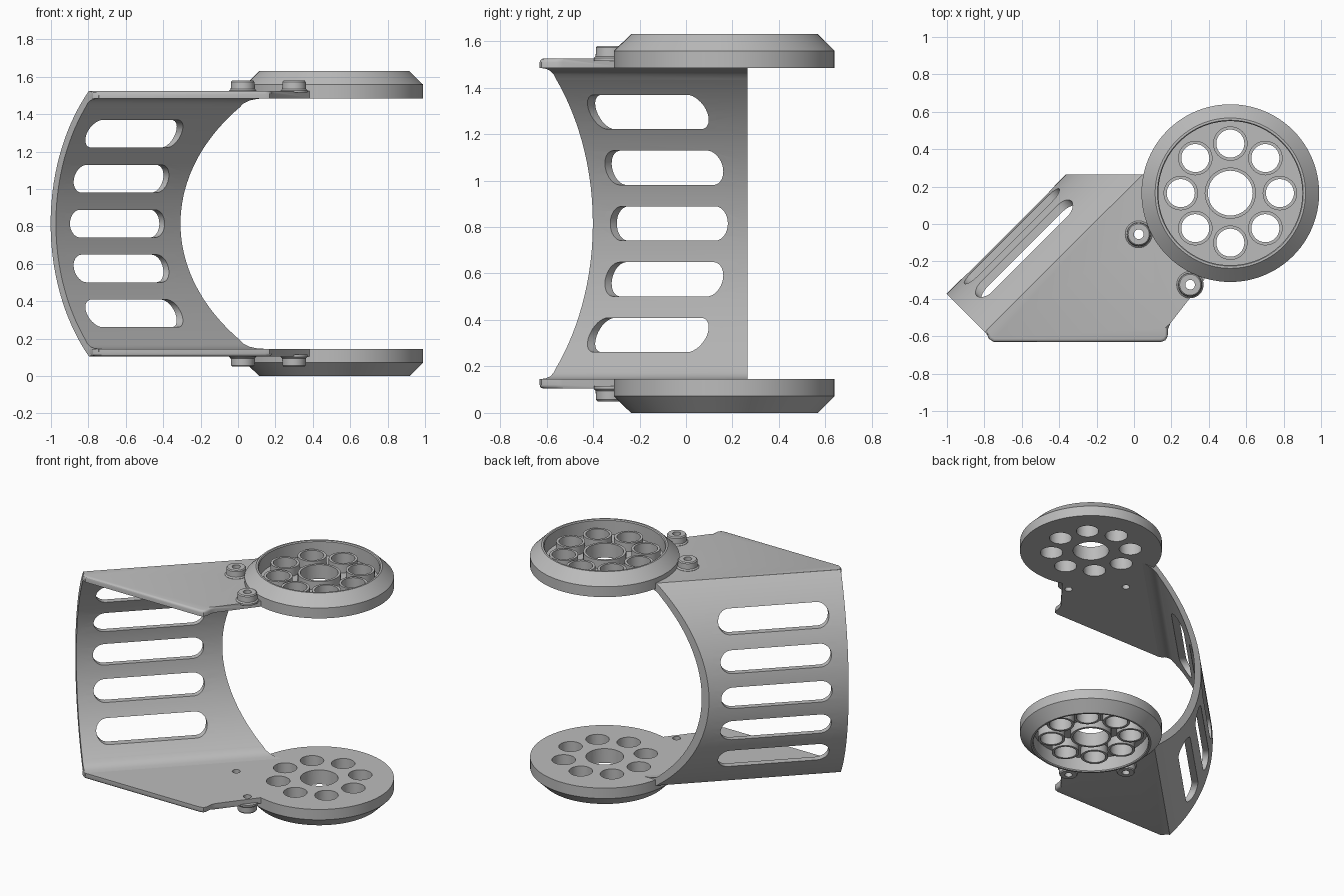
import bpy, bmesh
from math import sin, cos, pi, sqrt, radians
from mathutils import Vector

if "Cube" in bpy.data.objects:
    bpy.data.objects.remove(bpy.data.objects["Cube"])

MID = 0.815                      # mirror plane height; parts are built relative to it
PLATE_LOW, PLATE_TOP = 0.67, 0.71
HUB = Vector((0.515, 0.165, 0))
BACK = 0.265

grey = bpy.data.materials.new("plain_grey")
grey.use_nodes = True
grey.diffuse_color = (0.5, 0.5, 0.5, 1)
grey.node_tree.nodes["Principled BSDF"].inputs["Base Color"].default_value = (0.5, 0.5, 0.5, 1)


def make(name, bm):
    bmesh.ops.recalc_face_normals(bm, faces=bm.faces)
    mesh = bpy.data.meshes.new(name)
    bm.to_mesh(mesh)
    bm.free()
    mesh.materials.append(grey)
    obj = bpy.data.objects.new(name, mesh)
    obj.location.z = MID
    bpy.context.collection.objects.link(obj)
    return obj


def prism(bm, points, offset):
    """Extrude a closed loop of points by an offset."""
    face = bm.faces.new([bm.verts.new(p) for p in points])
    geom = bmesh.ops.extrude_face_region(bm, geom=[face])["geom"]
    bmesh.ops.translate(bm, vec=offset, verts=[g for g in geom if isinstance(g, bmesh.types.BMVert)])


def revolve(bm, profile, centre, steps, closed=False):
    """Turn an (r, z) profile about a vertical axis."""
    pts = list(profile) + ([profile[0]] if closed else [])
    verts = [bm.verts.new(centre + Vector((r, 0, z))) for r, z in pts]
    edges = [bm.edges.new(pair) for pair in zip(verts, verts[1:])]
    before = set(bm.verts) - set(verts)
    bmesh.ops.spin(bm, geom=verts + edges, cent=centre, axis=(0, 0, 1),
                   angle=2 * pi, steps=steps, use_duplicate=False)
    bmesh.ops.remove_doubles(bm, verts=[v for v in bm.verts if v not in before], dist=0.0001)


def cut(obj, cutter):
    mod = obj.modifiers.new("cut", 'BOOLEAN')
    mod.operation, mod.solver, mod.object = 'DIFFERENCE', 'EXACT', cutter
    graph = bpy.context.evaluated_depsgraph_get()
    mesh = bpy.data.meshes.new_from_object(obj.evaluated_get(graph))
    obj.modifiers.clear()
    obj.data = mesh
    bpy.data.objects.remove(cutter)


def finish(obj, mirrored=True):
    bpy.ops.object.select_all(action='DESELECT')
    obj.select_set(True)
    bpy.context.view_layer.objects.active = obj
    bpy.ops.object.shade_smooth_by_angle(angle=radians(30))
    if mirrored:
        mod = obj.modifiers.new("other_side", 'MIRROR')
        mod.use_axis = (False, False, True)
        mod.use_mirror_merge = False


def diagonal(along, out, z):
    """Point in the wall's frame: along the wall, outward from it, and height."""
    return Vector(((along - out) / sqrt(2), (along + out) / sqrt(2), z))


# Bowed wall: arc cross-section with inner fillets, run along the diagonal
ARC_C, ARC_R, THICK, START = -0.569, 1.014, 0.04, -0.972


def arc(radius, top, count):
    zs = [top * sin(pi / 2 * (2 * i / count - 1)) for i in range(count + 1)]
    return [(ARC_C + sqrt(radius ** 2 - z * z), z) for z in zs]


fillet = [(0.167, 0.642), (0.145, 0.658), (0.115, 0.667), (0.08, PLATE_LOW), (0.08, 0.69)]
section = arc(ARC_R, PLATE_TOP, 40)
section += fillet[::-1]
section += arc(ARC_R - THICK, 0.62, 36)[::-1]
section += [(n, -z) for n, z in fillet]
bm = bmesh.new()
prism(bm, [diagonal(START, n, z) for n, z in section], diagonal(1.4, 0, 0))
cutoff = bmesh.ops.bisect_plane(bm, geom=bm.verts[:] + bm.edges[:] + bm.faces[:],
                                plane_co=(0, BACK, 0), plane_no=(0, 1, 0), clear_outer=True)
bmesh.ops.holes_fill(bm, edges=[e for e in bm.edges if e.is_boundary])
wall = make("bowed_wall", bm)

# Five rounded slots through the wall
bm = bmesh.new()
SLOT_R, SLOT_A, SLOT_B = 0.074, -0.866, -0.15
for i in range(-2, 3):
    loop = []
    for end, turn in ((SLOT_B - SLOT_R, -pi / 2), (SLOT_A + SLOT_R, pi / 2)):
        for k in range(17):
            a = turn + pi * k / 16
            loop.append(diagonal(end + SLOT_R * cos(a), 0.1, 0.24 * i + SLOT_R * sin(a)))
    prism(bm, loop, diagonal(0, 0.5, 0))
cut(wall, make("slot_cutter", bm))
finish(wall, mirrored=False)

# Side plates, upper one mirrored to the lower
outline = [(-0.797, -0.577), (-0.785, -0.593), (-0.775, -0.615), (-0.75, -0.63),
           (0.145, -0.63), (0.168, -0.622), (0.18, -0.6), (0.183, -0.56), (0.195, -0.53)]
for k in range(21):
    a = radians(256 - 89 * k / 20)
    outline.append((HUB.x + 0.43 * cos(a), HUB.y + 0.43 * sin(a)))
outline.append((0.046, BACK))
bm = bmesh.new()
prism(bm, [Vector((x, y, PLATE_LOW)) for x, y in outline], Vector((0, 0, PLATE_TOP - PLATE_LOW)))
rim = [e for e in bm.edges if all(v.co.z > 0.7 and v.co.y < -0.5 for v in e.verts)]
bmesh.ops.bevel(bm, geom=rim, offset=0.016, segments=3, profile=0.5, affect='EDGES')
plate = make("side_plates", bm)

# Screw bosses and their holes
bosses = [Vector((0.025, -0.055, 0)), Vector((0.3, -0.325, 0))]
bm = bmesh.new()
for c in bosses:
    revolve(bm, [(0, 0.6), (0.026, 0.6), (0.026, 0.8), (0, 0.8)], c, 24)
cut(plate, make("screw_cutter", bm))
finish(plate)
bm = bmesh.new()
for c in bosses:
    revolve(bm, [(0.026, 0.7), (0.072, 0.7), (0.072, 0.712), (0.064, 0.72), (0.062, 0.758),
                 (0.056, 0.765), (0.026, 0.765)], c, 32, closed=True)
finish(make("screw_bosses", bm))

# Round hubs with a recessed face and chamfered rim
bm = bmesh.new()
revolve(bm, [(0, PLATE_LOW), (0.475, PLATE_LOW), (0.475, 0.743), (0.402, 0.815),
             (0.39, 0.815), (0.385, 0.808), (0.385, PLATE_TOP), (0, PLATE_TOP)], HUB, 96)
hub = make("hubs", bm)

# Ring of holes around a larger centre hole, each with a raised collar
holes = [(HUB, 0.12)]
holes += [(HUB + 0.265 * Vector((cos(k * pi / 4), sin(k * pi / 4), 0)), 0.075) for k in range(8)]
bm = bmesh.new()
for c, r in holes:
    revolve(bm, [(0, 0.6), (r, 0.6), (r, 0.9), (0, 0.9)], c, 40)
cut(hub, make("hole_cutter", bm))
finish(hub)
bm = bmesh.new()
for c, r in holes:
    revolve(bm, [(r, 0.7), (r + 0.017, 0.7), (r + 0.017, 0.77), (r, 0.77)], c, 40, closed=True)
finish(make("hole_collars", bm))
